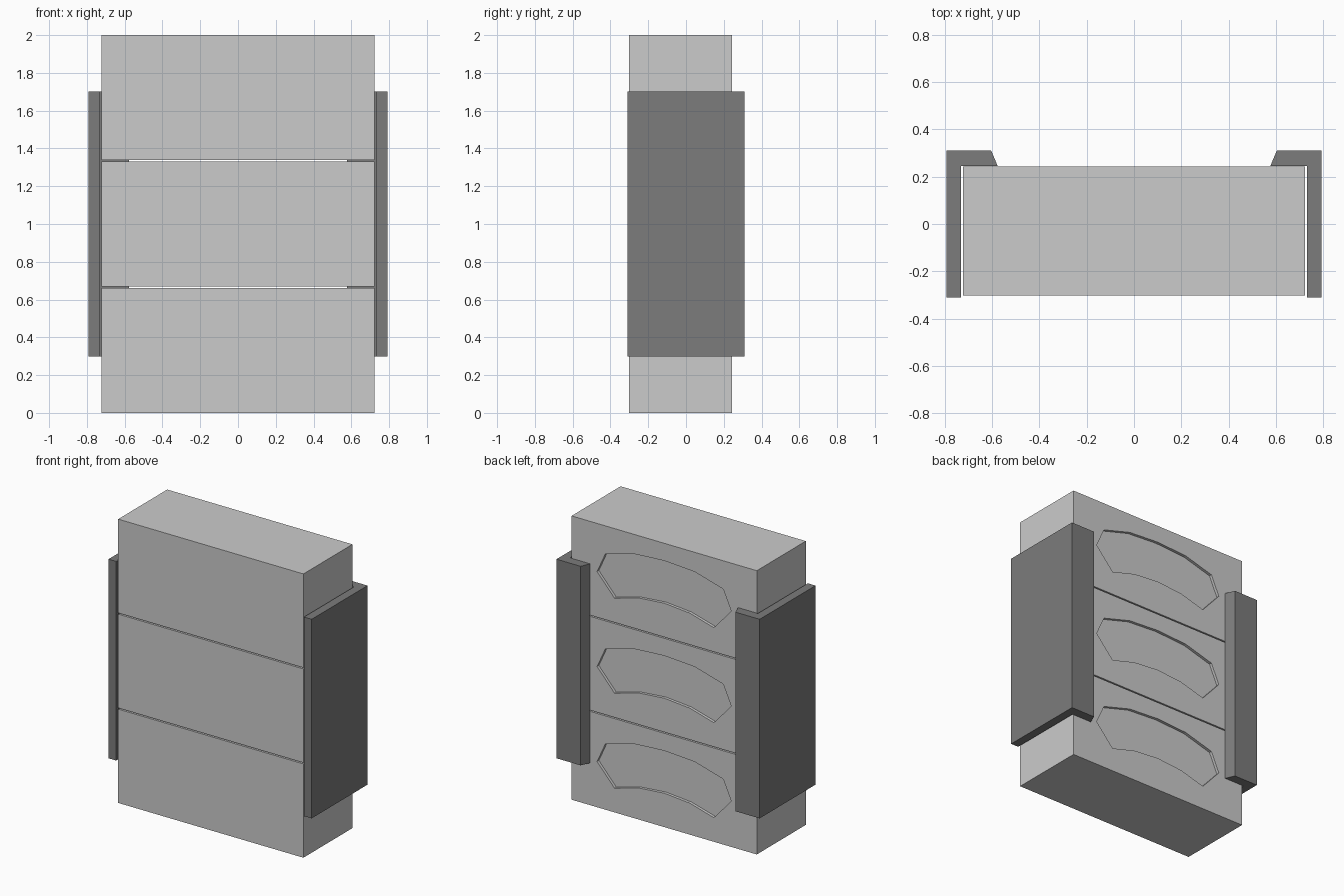
import bpy, bmesh
from mathutils import Vector

if "Cube" in bpy.data.objects:
    bpy.data.objects.remove(bpy.data.objects["Cube"])

def grey(name, v):
    mat = bpy.data.materials.new(name)
    mat.diffuse_color = (v, v, v, 1)
    mat.use_nodes = True
    mat.node_tree.nodes["Principled BSDF"].inputs["Base Color"].default_value = mat.diffuse_color
    return mat

def prism(name, profile, offset, mat=None):
    """Extrude a closed 3D profile along offset into a solid object."""
    bm = bmesh.new()
    face = bm.faces.new([bm.verts.new(p) for p in profile])
    ext = bmesh.ops.extrude_face_region(bm, geom=[face], use_keep_orig=True)
    moved = [v for v in ext["geom"] if isinstance(v, bmesh.types.BMVert)]
    bmesh.ops.translate(bm, verts=moved, vec=Vector(offset))
    bmesh.ops.recalc_face_normals(bm, faces=bm.faces)
    me = bpy.data.meshes.new(name)
    bm.to_mesh(me)
    bm.free()
    if mat:
        me.materials.append(mat)
    ob = bpy.data.objects.new(name, me)
    bpy.context.collection.objects.link(ob)
    return ob

block_grey = grey("block_grey", 0.55)
bracket_grey = grey("bracket_grey", 0.2)

# Sizes
W, FRONT, BACK = 0.722, -0.303, 0.243
HEIGHT, PITCH, DEPTH = 0.661, 0.6695, 0.02

# Right half of the arched recess outline (x, z above block base)
half = [(0.24, 0.523), (0.46, 0.461), (0.523, 0.322), (0.387, 0.17), (0.2, 0.222)]
outline = [(0, 0.538)] + half + [(0, 0.239)] + [(-x, z) for x, z in reversed(half)]

# Three stacked blocks, each with a shallow recess in its back
for i, label in enumerate(("lower", "middle", "upper")):
    z0 = i * PITCH
    block = prism(label + "_block",
                  [(-W, FRONT, z0), (W, FRONT, z0), (W, BACK, z0), (-W, BACK, z0)],
                  (0, 0, HEIGHT), block_grey)
    cutter = prism(label + "_recess_cutter",
                   [(x, BACK - DEPTH, z0 + z) for x, z in outline], (0, 0.1, 0),
                   block_grey)
    cutter.hide_render = True
    cutter.hide_set(True)
    cut = block.modifiers.new("recess", "BOOLEAN")
    cut.operation = "DIFFERENCE"
    cut.solver = "EXACT"
    cut.object = cutter

# Angled side brackets wrapping round to the back
bracket = [(0.732, -0.311), (0.792, -0.311), (0.792, 0.311),
           (0.604, 0.311), (0.576, 0.245), (0.732, 0.245)]
for label, s in (("right", 1), ("left", -1)):
    prism(label + "_bracket", [(s * x, y, 0.299) for x, y in bracket],
          (0, 0, 1.403), bracket_grey)
